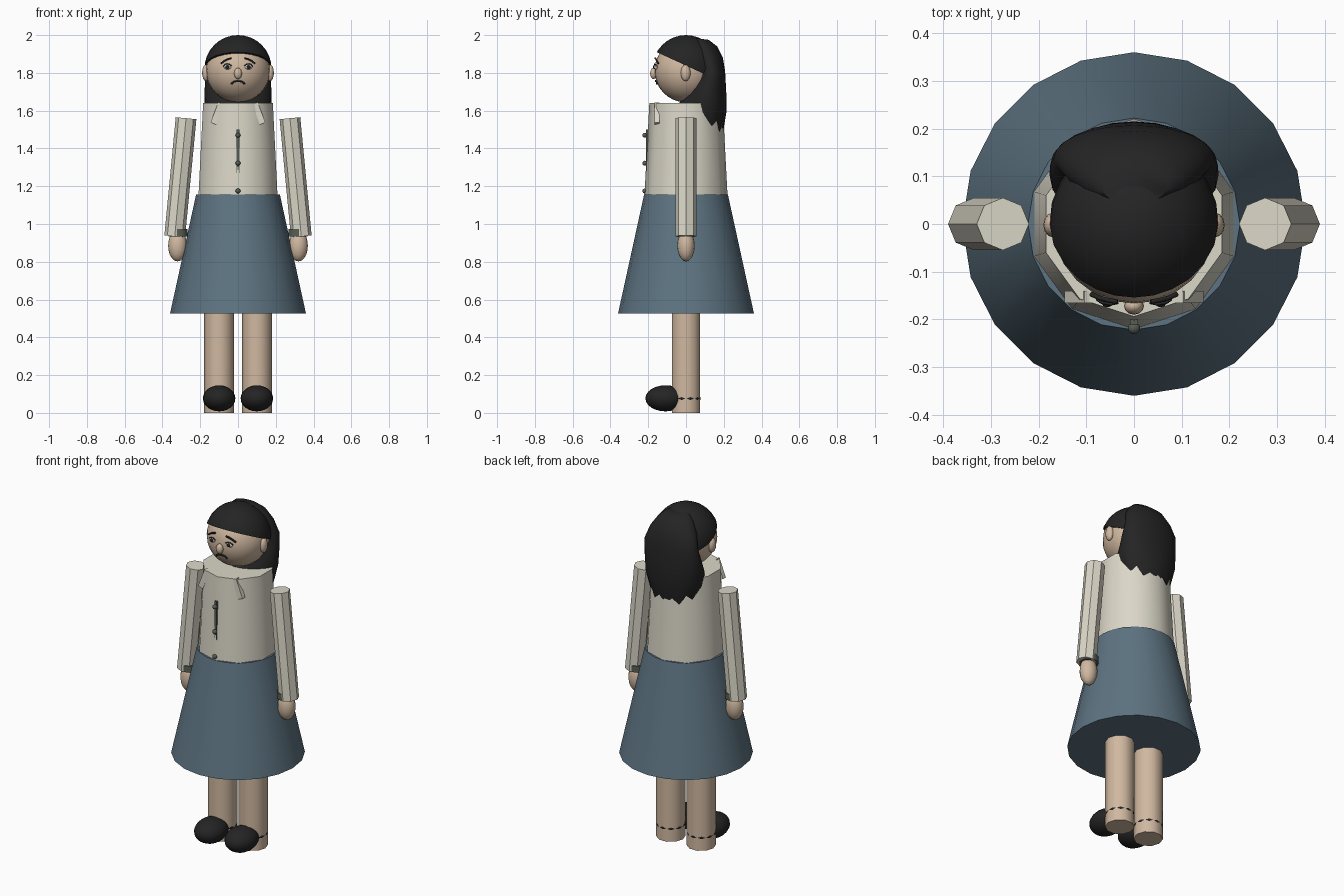
import bpy, bmesh, math
from mathutils import Vector

if "Cube" in bpy.data.objects:
    bpy.data.objects.remove(bpy.data.objects["Cube"])


def material(name, rgb):
    m = bpy.data.materials.new(name)
    lin = [((c / 255 + 0.055) / 1.055) ** 2.4 for c in rgb]
    m.diffuse_color = (*lin, 1)
    m.use_nodes = True
    m.node_tree.nodes["Principled BSDF"].inputs["Base Color"].default_value = m.diffuse_color
    return m


CREAM = material("cream cloth", (219, 215, 200))
BLUE = material("slate blue cloth", (93, 115, 129))
SKIN = material("skin", (208, 184, 160))
BLACK = material("black hair and leather", (36, 36, 36))
GREY = material("grey green trim", (88, 94, 84))
WHITE = material("eye white", (235, 235, 230))


def finish(name, mat, angle=50):
    ob = bpy.context.object
    ob.name = name
    ob.data.materials.append(mat)
    bpy.ops.object.transform_apply(location=False)
    bpy.ops.object.shade_smooth_by_angle(angle=math.radians(angle))
    return ob


def ball(name, mat, loc, radii, seg=20, rings=12):
    bpy.ops.mesh.primitive_uv_sphere_add(segments=seg, ring_count=rings, radius=1, location=loc)
    bpy.context.object.scale = radii
    return finish(name, mat, 60)


def tube(name, mat, bottom, top, r1, r2, sides, angle=50, spin=0):
    a, b = Vector(bottom), Vector(top)
    bpy.ops.mesh.primitive_cone_add(vertices=sides, radius1=r1, radius2=r2,
                                    depth=(b - a).length, location=(a + b) / 2)
    ob = bpy.context.object
    tilt = math.atan2(b.x - a.x, b.z - a.z)
    ob.rotation_euler = (0, tilt, spin)
    return finish(name, mat, angle)


def box(name, mat, loc, size, tilt=0):
    bpy.ops.mesh.primitive_cube_add(size=1, location=loc)
    bpy.context.object.scale = size
    bpy.context.object.rotation_euler = (0, tilt, 0)
    return finish(name, mat, 30)


def stroke(name, mat, pts, r):
    cu = bpy.data.curves.new(name, 'CURVE')
    cu.dimensions = '3D'
    cu.bevel_depth = r
    cu.bevel_resolution = 1
    cu.use_fill_caps = True
    sp = cu.splines.new('POLY')
    sp.points.add(len(pts) - 1)
    for p, q in zip(sp.points, pts):
        p.co = (*q, 1)
    cu.materials.append(mat)
    bpy.context.collection.objects.link(bpy.data.objects.new(name, cu))


# Clothing
tube("skirt", BLUE, (0, 0, 0.525), (0, 0, 1.155), 0.36, 0.222, 20)
tube("blouse", CREAM, (0, 0, 1.15), (0, 0, 1.64), 0.22, 0.194, 10, 40, math.pi)
box("placket", GREY, (0, -0.206, 1.35), (0.016, 0.011, 0.3))
for z in (1.175, 1.322, 1.47):
    ball("button", GREY, (0, -0.218, z), (0.013, 0.013, 0.013), 12, 8)

# Limbs, hands, shoes and collar, left and right
for s in (-1, 1):
    tube("leg", SKIN, (s * 0.1, 0, 0), (s * 0.1, 0, 0.6), 0.079, 0.079, 10, 50, math.pi / 2)
    ball("shoe", BLACK, (s * 0.1, -0.108, 0.077), (0.086, 0.107, 0.069))
    bpy.ops.mesh.primitive_torus_add(major_segments=20, minor_segments=8, major_radius=0.064,
                                     minor_radius=0.0145, location=(s * 0.1, 0, 0.076))
    finish("ankle_strap", BLACK)
    tube("sleeve", CREAM, (s * 0.335, 0, 0.935), (s * 0.275, 0, 1.56), 0.055, 0.055, 8, 40)
    tube("cuff", GREY, (s * 0.317, 0, 0.935), (s * 0.317, 0, 0.973), 0.053, 0.053, 10)
    ball("hand", SKIN, (s * 0.32, 0, 0.885), (0.05, 0.046, 0.083), 16, 10)
    box("collar", CREAM, (s * 0.11, -0.153, 1.585), (0.032, 0.026, 0.115), -s * 0.37)

# Head and face
ball("head", SKIN, (0, 0, 1.812), (0.17, 0.167, 0.168), 24, 16)
ball("nose", SKIN, (0, -0.172, 1.797), (0.021, 0.018, 0.03), 12, 8)
for s in (-1, 1):
    ball("ear", SKIN, (s * 0.17, -0.002, 1.8), (0.02, 0.026, 0.044), 12, 8)
    ball("eye", WHITE, (s * 0.056, -0.16, 1.832), (0.02, 0.01, 0.014), 12, 8)
    ball("pupil", BLACK, (s * 0.056, -0.169, 1.832), (0.01, 0.005, 0.011), 12, 8)
    stroke("eyelid", BLACK, [(s * 0.034, -0.165, 1.838), (s * 0.048, -0.168, 1.847),
                             (s * 0.066, -0.165, 1.846), (s * 0.078, -0.158, 1.836)], 0.003)
    stroke("eyebrow", BLACK, [(s * 0.035, -0.163, 1.878), (s * 0.052, -0.16, 1.874),
                              (s * 0.072, -0.155, 1.864), (s * 0.09, -0.147, 1.85)], 0.005)
arc = [math.pi * (0.05 + 0.9 * i / 8) for i in range(9)]
stroke("mouth", BLACK, [(0.035 * math.cos(a), -0.161 + 0.008 * abs(math.cos(a)),
                         1.737 + 0.02 * math.sin(a)) for a in arc], 0.005)

# Hair cap: a sphere cut by a plane sloping down to the back
cap = ball("hair_cap", BLACK, (0, 0, 1.822), (0.178, 0.178, 0.178), 24, 16)
bm = bmesh.new()
bm.from_mesh(cap.data)
cut = bmesh.ops.bisect_plane(bm, geom=bm.verts[:] + bm.edges[:] + bm.faces[:], clear_inner=True,
                             plane_co=(0, -0.155, 0.088), plane_no=(0, 0.46, 1))
bmesh.ops.edgeloop_fill(bm, edges=[e for e in cut["geom_cut"] if isinstance(e, bmesh.types.BMEdge)])
bm.to_mesh(cap.data)
bm.free()
cap.select_set(True)
bpy.ops.object.shade_smooth_by_angle(angle=math.radians(60))

# Long back hair: lofted rings given as front y, front z, back y, back z, half width
rings = [(0.04, 1.985, 0.12, 1.975, 0.07), (0.03, 1.95, 0.165, 1.94, 0.11),
         (0.04, 1.90, 0.195, 1.88, 0.145), (0.07, 1.83, 0.207, 1.81, 0.168),
         (0.03, 1.75, 0.213, 1.70, 0.176), (-0.01, 1.68, 0.215, 1.60, 0.177),
         (-0.04, 1.635, 0.195, 1.50, 0.16)]
N = 24
bm = bmesh.new()
loops = []
for k, (yf, zf, yb, zb, w) in enumerate(rings):
    loop = []
    for i in range(N):
        a = 2 * math.pi * i / N
        t = (1 + math.sin(a)) / 2
        jag = (0.02 if i % 2 else -0.02) * t if k == len(rings) - 1 else 0
        loop.append(bm.verts.new((w * math.cos(a), yf + (yb - yf) * t, zf + (zb - zf) * t + jag)))
    loops.append(loop)
for up, low in zip(loops, loops[1:]):
    for i in range(N):
        j = (i + 1) % N
        bm.faces.new((up[i], low[i], low[j], up[j]))
bm.faces.new(loops[0])
bmesh.ops.triangulate(bm, faces=[bm.faces.new(loops[-1][::-1])])
bmesh.ops.recalc_face_normals(bm, faces=bm.faces[:])
me = bpy.data.meshes.new("back_hair")
bm.to_mesh(me)
bm.free()
hair = bpy.data.objects.new("back_hair", me)
bpy.context.collection.objects.link(hair)
bpy.ops.object.select_all(action='DESELECT')
hair.select_set(True)
bpy.context.view_layer.objects.active = hair
finish("back_hair", BLACK)
